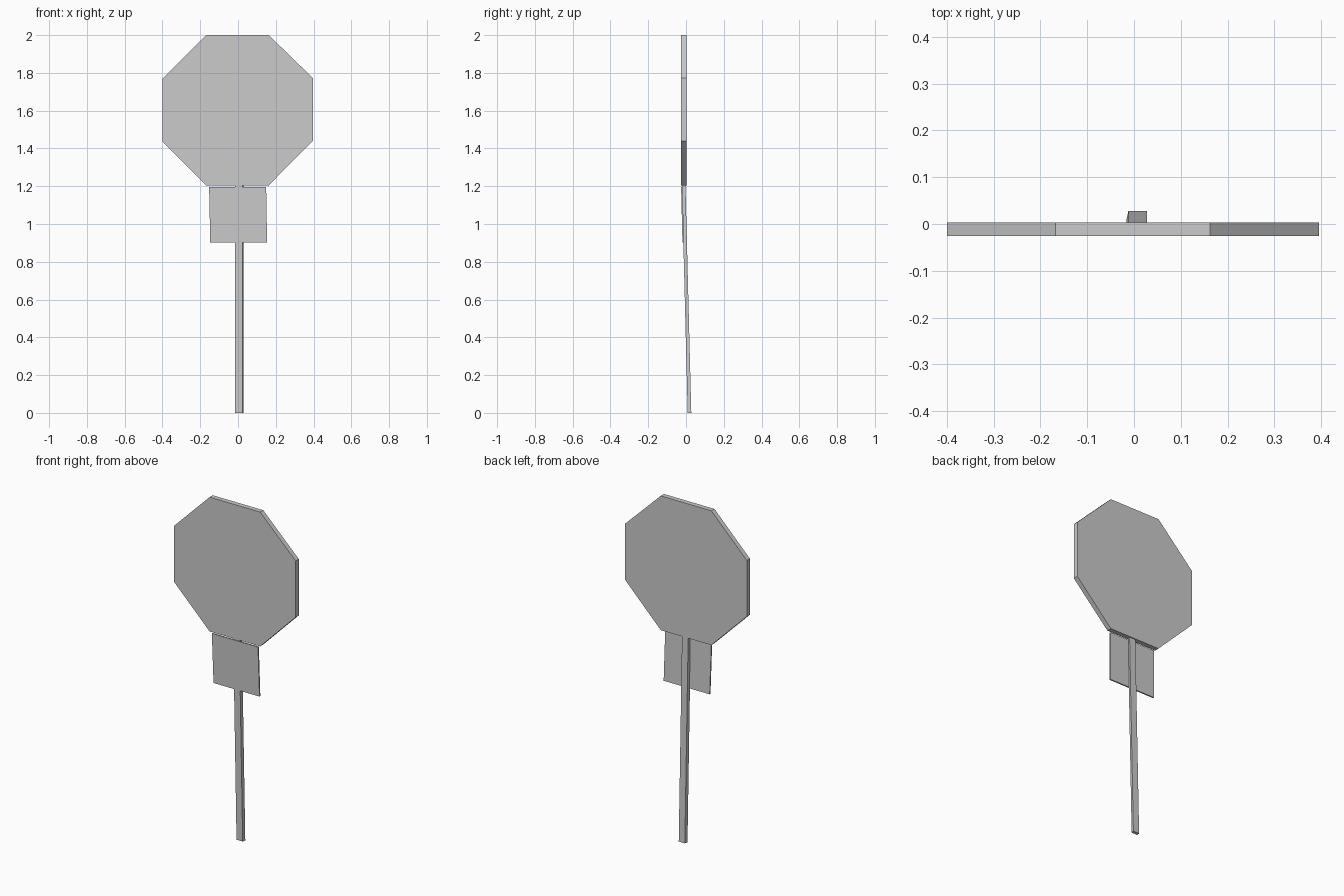
import bpy

if "Cube" in bpy.data.objects:
    bpy.data.objects.remove(bpy.data.objects["Cube"])


def loft(name, ring_a, ring_b):
    """Closed solid between two matching rings of points."""
    n = len(ring_a)
    faces = [tuple(range(n)), tuple(range(2 * n - 1, n - 1, -1))]
    faces += [(i, n + i, n + (i + 1) % n, (i + 1) % n) for i in range(n)]
    mesh = bpy.data.meshes.new(name)
    mesh.from_pydata(ring_a + ring_b, [], faces)
    mesh.update()
    obj = bpy.data.objects.new(name, mesh)
    bpy.context.collection.objects.link(obj)
    return obj


# Octagonal sign board
outline = [(-0.168, 1.205), (0.163, 1.205), (0.396, 1.44), (0.396, 1.773),
           (0.163, 2.0), (-0.168, 2.0), (-0.4, 1.768), (-0.4, 1.436)]
loft("sign_board",
     [(x, -0.026, z) for x, z in outline],
     [(x, 0.003, z) for x, z in outline])

# Small plate below, tilted with the post
plate = [(-0.147, -0.019, 0.903), (0.154, -0.019, 0.903),
         (0.149, -0.026, 1.197), (-0.153, -0.026, 1.197)]
loft("lower_plate", plate, [(x, y + 0.008, z) for x, y, z in plate])


# Leaning flat post
def post_ring(y, z):
    return [(-0.016, y, z), (0.024, y, z),
            (0.028, y + 0.019, z), (-0.012, y + 0.019, z)]


loft("post", post_ring(0.009, 0.0), post_ring(-0.022, 1.21))
